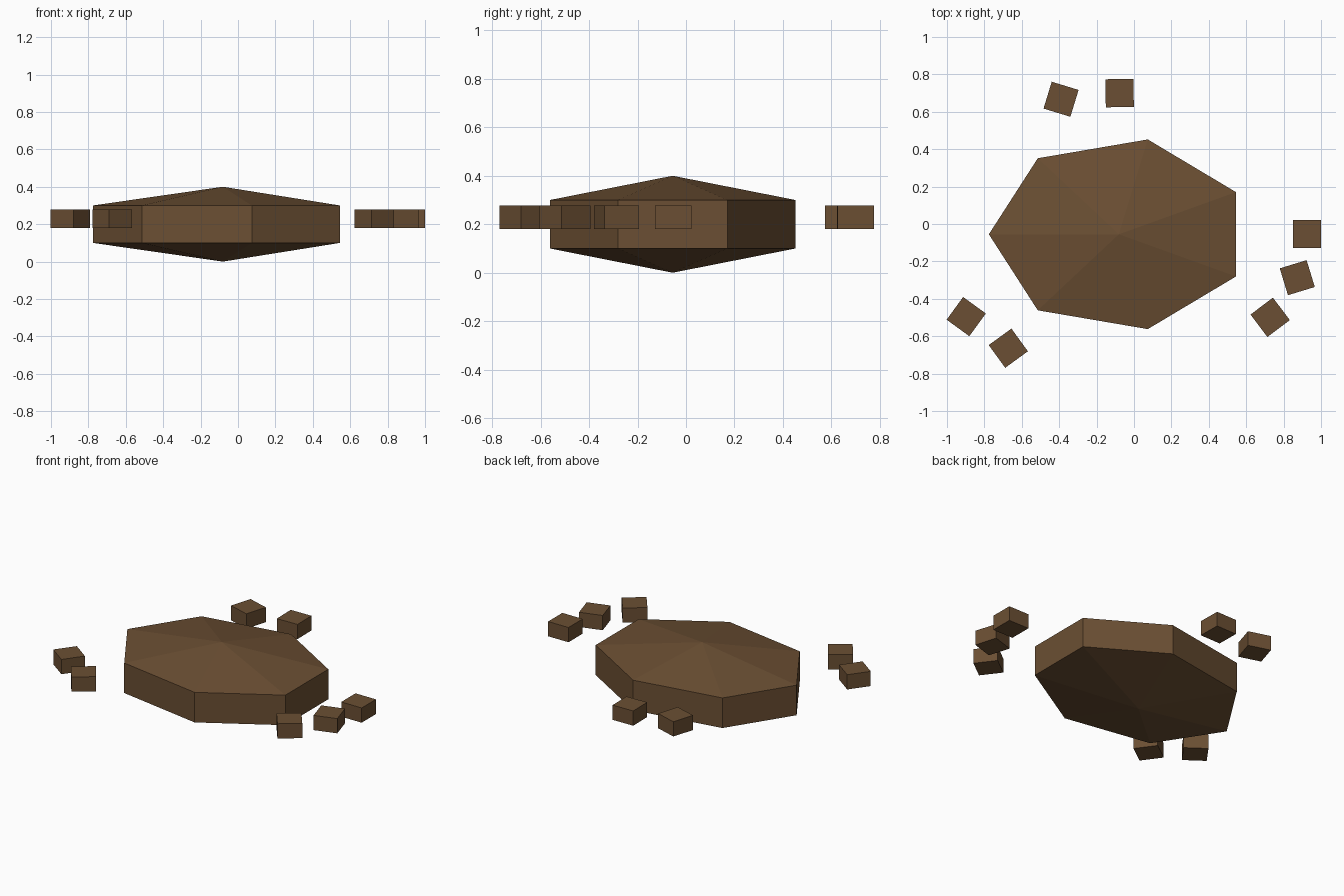
import bpy, bmesh
from math import radians, cos, sin, pi

if "Cube" in bpy.data.objects:
    bpy.data.objects.remove(bpy.data.objects["Cube"])

rock = bpy.data.materials.new("brown_rock")
rock.diffuse_color = (0.147, 0.078, 0.033, 1)
rock.use_nodes = True
rock.node_tree.nodes["Principled BSDF"].inputs["Base Color"].default_value = rock.diffuse_color


def finish(name, bm):
    bmesh.ops.recalc_face_normals(bm, faces=bm.faces)
    mesh = bpy.data.meshes.new(name)
    bm.to_mesh(mesh)
    bm.free()
    mesh.materials.append(rock)
    obj = bpy.data.objects.new(name, mesh)
    bpy.context.collection.objects.link(obj)
    return obj


# Main rock: squashed seven-sided drum with a shallow point above and below
SIDES, RX, RY = 7, 0.695, 0.52
bm = bmesh.new()


def ring(z):
    return [bm.verts.new((RX * cos(pi + 2 * pi * i / SIDES),
                          RY * sin(pi + 2 * pi * i / SIDES), z))
            for i in range(SIDES)]


low, high = ring(0.1), ring(0.3)
bottom, top = bm.verts.new((0, 0, 0)), bm.verts.new((0, 0, 0.4))
for i in range(SIDES):
    j = (i + 1) % SIDES
    bm.faces.new((low[i], low[j], high[j], high[i]))
    bm.faces.new((high[i], high[j], top))
    bm.faces.new((low[j], low[i], bottom))
body = finish("main_rock", bm)
body.location = (-0.081, -0.055, 0)

# Loose chunks around the rock: x, y, turn in degrees
chunks = [
    (-0.39, 0.667, -17), (-0.077, 0.7, 1),
    (0.925, -0.053, 0), (0.873, -0.287, 17), (0.728, -0.499, 37),
    (-0.897, -0.495, -36), (-0.672, -0.664, 36),
]
for n, (x, y, turn) in enumerate(chunks, 1):
    bm = bmesh.new()
    bmesh.ops.create_cube(bm, size=1)
    bmesh.ops.scale(bm, vec=(0.15, 0.15, 0.098), verts=bm.verts)
    chunk = finish(f"loose_chunk_{n}", bm)
    chunk.location = (x, y, 0.229)
    chunk.rotation_euler.z = radians(turn)
